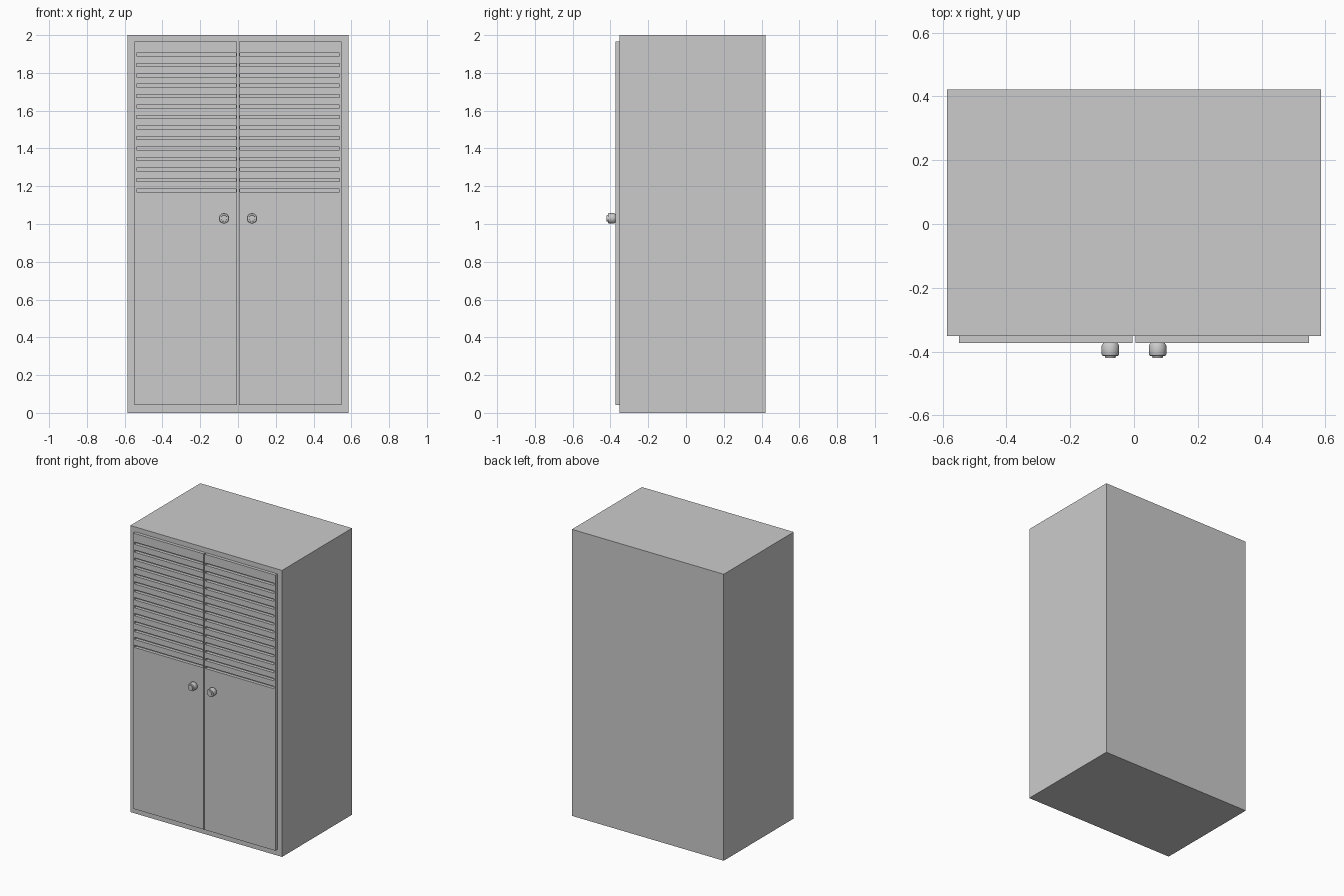
import bpy, bmesh, math
from mathutils import Matrix, Vector

if "Cube" in bpy.data.objects:
    bpy.data.objects.remove(bpy.data.objects["Cube"])


def add_box(bm, lo, hi):
    lo, hi = Vector(lo), Vector(hi)
    mat = Matrix.Translation((lo + hi) / 2) @ Matrix.Diagonal((*(hi - lo), 1))
    bmesh.ops.create_cube(bm, size=1, matrix=mat)


def make_boxes(name, boxes):
    bm = bmesh.new()
    for lo, hi in boxes:
        add_box(bm, lo, hi)
    me = bpy.data.meshes.new(name)
    bm.to_mesh(me)
    bm.free()
    ob = bpy.data.objects.new(name, me)
    bpy.context.collection.objects.link(ob)
    return ob


def activate(ob):
    bpy.ops.object.select_all(action='DESELECT')
    ob.select_set(True)
    bpy.context.view_layer.objects.active = ob


def make_knob(name, x, z):
    # lathed profile: (radius, y)
    profile = [(0, -0.373), (0.022, -0.373), (0.025, -0.377), (0.0275, -0.381),
               (0.0275, -0.408), (0.025, -0.413), (0.017, -0.414),
               (0.016, -0.420), (0, -0.421)]
    bm = bmesh.new()
    vs = [bm.verts.new((r, y, 0)) for r, y in profile]
    es = [bm.edges.new(p) for p in zip(vs, vs[1:])]
    bmesh.ops.spin(bm, geom=vs + es, cent=(0, 0, 0), axis=(0, 1, 0),
                   angle=math.tau, steps=32)
    bmesh.ops.remove_doubles(bm, verts=bm.verts, dist=1e-5)
    bmesh.ops.recalc_face_normals(bm, faces=bm.faces)
    me = bpy.data.meshes.new(name)
    bm.to_mesh(me)
    bm.free()
    ob = bpy.data.objects.new(name, me)
    ob.location = (x, 0, z)
    bpy.context.collection.objects.link(ob)
    activate(ob)
    bpy.ops.object.shade_smooth_by_angle(angle=math.radians(50))


# cabinet body
make_boxes("cabinet_body", [((-0.586, -0.351, 0), (0.586, 0.421, 2))])

SLOTS, SLOT_LOW, SLOT_STEP, SLOT_H = 14, 1.178, 0.0554, 0.016

for side, s in (("left", -1), ("right", 1)):
    def span(a, b):
        return sorted((s * a, s * b))

    # door panel
    x0, x1 = span(0.004, 0.549)
    door = make_boxes(side + "_door", [((x0, -0.373, 0.042), (x1, -0.351, 1.966))])

    # vent slots cut through the upper half of the door
    x0, x1 = span(0.011, 0.538)
    levels = [SLOT_LOW + i * SLOT_STEP for i in range(SLOTS)]
    cutter = make_boxes(side + "_slot_cutter", [
        ((x0, -0.40, z - SLOT_H / 2), (x1, -0.33, z + SLOT_H / 2)) for z in levels])
    cutter.hide_render = True
    mod = door.modifiers.new("vent_slots", 'BOOLEAN')
    mod.operation, mod.solver, mod.object = 'DIFFERENCE', 'EXACT', cutter
    activate(door)
    bpy.ops.object.modifier_apply(modifier=mod.name)
    bpy.data.objects.remove(cutter)

    # round knob
    make_knob(side + "_knob", s * 0.074, 1.03)
